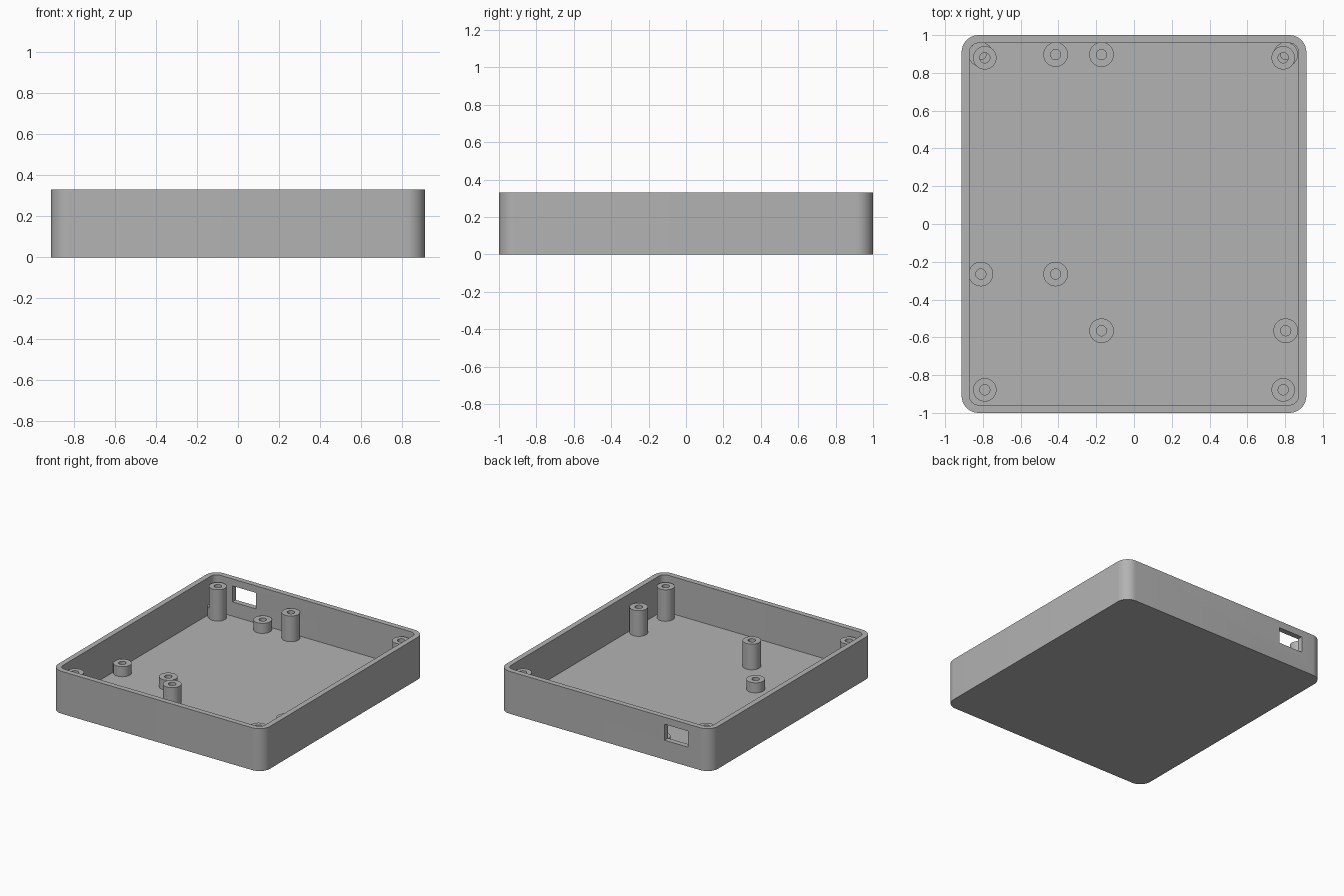
import bpy
import bmesh
import math

WIDTH, DEPTH, HEIGHT = 1.825, 2.0, 0.33
WALL, FLOOR = 0.042, 0.04
CORNER_RADIUS = 0.09

default_cube = bpy.data.objects.get("Cube")
if default_cube:
    bpy.data.objects.remove(default_cube, do_unlink=True)

grey = bpy.data.materials.new("plain grey")
grey.use_nodes = True
colour = (0.45, 0.45, 0.45, 1)
grey.diffuse_color = colour
grey.node_tree.nodes["Principled BSDF"].inputs["Base Color"].default_value = colour


def finish(bm, name):
    """Turn a bmesh into a smooth-by-angle object."""
    bmesh.ops.recalc_face_normals(bm, faces=bm.faces)
    mesh = bpy.data.meshes.new(name)
    bm.to_mesh(mesh)
    bm.free()
    mesh.materials.append(grey)
    obj = bpy.data.objects.new(name, mesh)
    bpy.context.collection.objects.link(obj)
    return obj


def smooth(obj):
    bpy.ops.object.select_all(action="DESELECT")
    obj.select_set(True)
    bpy.context.view_layer.objects.active = obj
    bpy.ops.object.shade_smooth_by_angle(angle=math.radians(35))


def rounded_ring(bm, inset, z, steps=10):
    """Rounded rectangle of vertices, inset from the outer outline."""
    radius = CORNER_RADIUS - inset
    cx, cy = WIDTH / 2 - CORNER_RADIUS, DEPTH / 2 - CORNER_RADIUS
    ring = []
    for quarter, (sx, sy) in enumerate([(1, 1), (-1, 1), (-1, -1), (1, -1)]):
        for i in range(steps + 1):
            a = (quarter + i / steps) * math.pi / 2
            ring.append(bm.verts.new((sx * cx + radius * math.cos(a),
                                      sy * cy + radius * math.sin(a), z)))
    return ring


def circle_ring(bm, x, y, radius, z, sides=40):
    turn = 2 * math.pi / sides
    return [bm.verts.new((x + radius * math.cos(i * turn),
                          y + radius * math.sin(i * turn), z)) for i in range(sides)]


def bridge(bm, a, b):
    for i in range(len(a)):
        j = (i + 1) % len(a)
        bm.faces.new((a[i], a[j], b[j], b[i]))


# Open tray: outer wall, rim, inner wall, floor
bm = bmesh.new()
rings = [rounded_ring(bm, inset, z) for inset, z in
         [(0, 0), (0, HEIGHT), (WALL, HEIGHT), (WALL, FLOOR)]]
for lower, upper in zip(rings, rings[1:]):
    bridge(bm, lower, upper)
bm.faces.new(rings[0])
bm.faces.new(rings[-1])
tray = finish(bm, "tray")

# Connector opening cut through the back wall
bm = bmesh.new()
bmesh.ops.create_cube(bm, size=1)
cutter = finish(bm, "opening_cutter")
cutter.scale = (0.205, 0.2, 0.125)
cutter.location = (-0.617, DEPTH / 2, 0.213)
cutter.hide_render = True
cut = tray.modifiers.new("opening", "BOOLEAN")
cut.operation = "DIFFERENCE"
cut.solver = "EXACT"
cut.object = cutter
bpy.context.view_layer.objects.active = tray
bpy.ops.object.modifier_apply(modifier=cut.name)
bpy.data.objects.remove(cutter, do_unlink=True)
smooth(tray)


def post(name, x, y, top, radius=0.065, hole=0.027):
    """Hollow screw post standing on the floor."""
    bm = bmesh.new()
    profile = [(radius, FLOOR - 0.01), (radius, top), (hole, top), (hole, FLOOR - 0.01)]
    loops = [circle_ring(bm, x, y, r, z) for r, z in profile]
    for i in range(4):
        bridge(bm, loops[i], loops[(i + 1) % 4])
    smooth(finish(bm, name))


# Lid posts, short board standoffs and tall board standoffs, four of each
groups = [
    ("lid_post", (-0.79, 0.79), (-0.878, 0.88), 0.285, 0.062),
    ("short_standoff", (-0.811, -0.415), (-0.265, 0.897), 0.118, 0.065),
    ("tall_standoff", (-0.172, 0.803), (-0.565, 0.897), 0.24, 0.065),
]
for name, xs, ys, top, radius in groups:
    for x, side in zip(xs, ("right", "left")):
        for y, end in zip(ys, ("front", "back")):
            post(f"{name}_{end}_{side}", x, y, top, radius)
